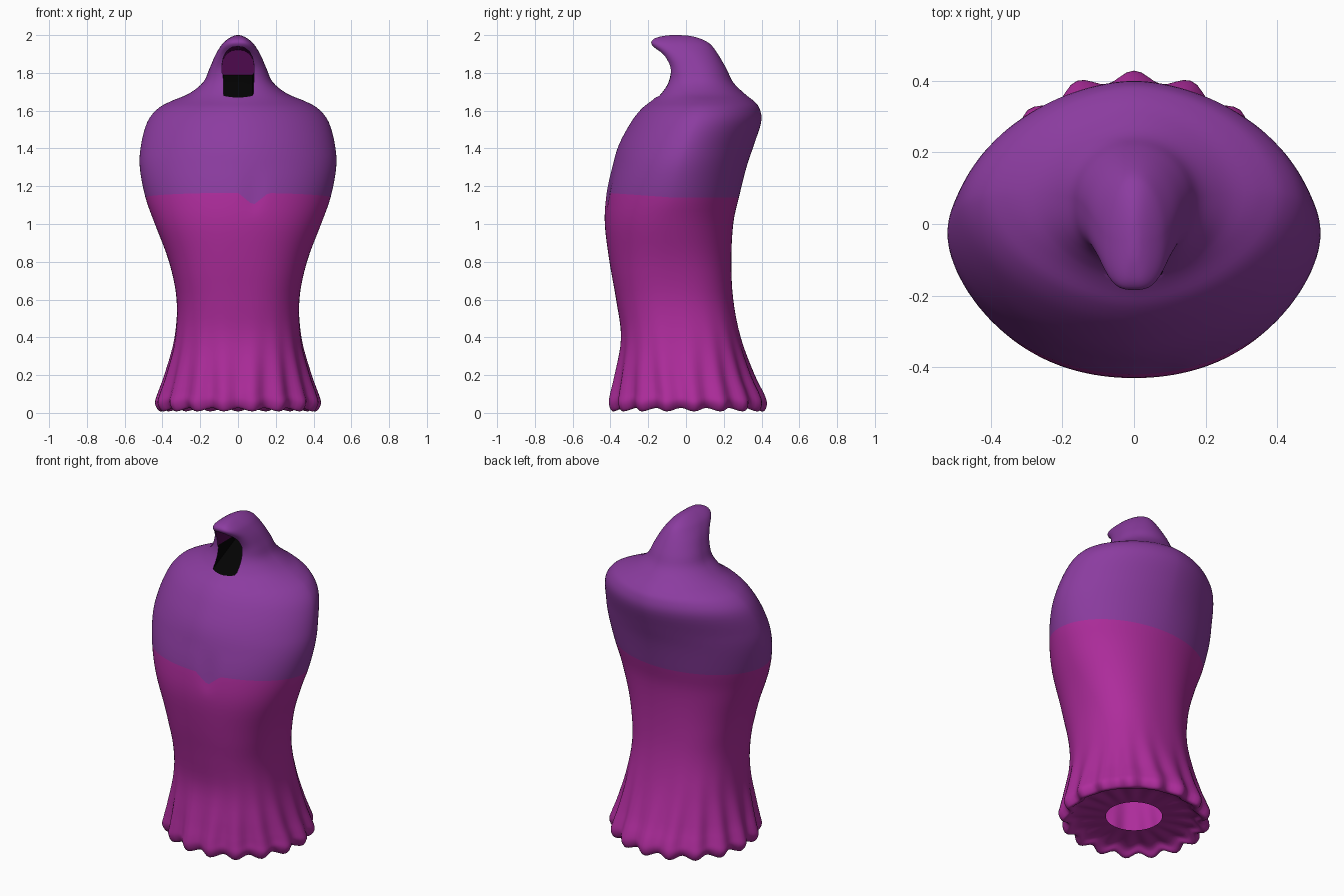
import bpy, bmesh, math

if "Cube" in bpy.data.objects:
    bpy.data.objects.remove(bpy.data.objects["Cube"])

def material(name, rgb):
    m = bpy.data.materials.new(name)
    m.diffuse_color = (*rgb, 1)
    m.use_nodes = True
    m.node_tree.nodes["Principled BSDF"].inputs["Base Color"].default_value = m.diffuse_color
    return m

MATS = [material("magenta cloth", (0.42, 0.025, 0.33)),
        material("purple cloth", (0.26, 0.045, 0.35)),
        material("black shadow", (0.001, 0.001, 0.001)),
        material("hood lining", (0.075, 0.003, 0.075))]

def new_object(name, bm):
    me = bpy.data.meshes.new(name)
    bmesh.ops.recalc_face_normals(bm, faces=bm.faces)
    bm.to_mesh(me)
    bm.free()
    for m in MATS:
        me.materials.append(m)
    ob = bpy.data.objects.new(name, me)
    bpy.context.collection.objects.link(ob)
    return ob

# Cloak sections: z, half width, front y, back y
KEYS = [(.055, .16, -.16, .16), (.045, .33, -.31, .32), (.012, .38, -.36, .37),
        (.012, .405, -.385, .4), (.05, .426, -.4, .413), (.1, .415, -.395, .4),
        (.2, .383, -.375, .355), (.4, .335, -.345, .288),
        (.6, .325, -.37, .25), (.8, .365, -.405, .24), (1, .44, -.43, .25),
        (1.14, .49, -.42, .28), (1.3, .52, -.39, .32), (1.42, .513, -.355, .36),
        (1.54, .48, -.29, .398), (1.61, .425, -.235, .39), (1.65, .355, -.185, .36),
        (1.69, .26, -.14, .31), (1.75, .185, -.1, .25), (1.82, .152, -.09, .215),
        (1.89, .122, -.125, .175), (1.94, .093, -.175, .14), (1.965, .072, -.183, .11),
        (1.985, .045, -.16, .065), (1.997, .02, -.11, .01), (2, .004, -.07, -.05)]
COLS, SUB, FLUTES = 136, 4, 17
BAND = [k[0] for k in KEYS].index(1.14) * SUB    # ring where the colour changes

def clamp(v):
    return max(0, min(1, v))

def spline(t):
    i = min(int(t), len(KEYS) - 2)
    u = t - i
    p = [KEYS[max(0, min(len(KEYS) - 1, i + d))] for d in (-1, 0, 1, 2)]
    return [.5 * (2 * b + (c - a) * u + (2 * a - 5 * b + 4 * c - d) * u * u
                  + (3 * b - a - 3 * c + d) * u ** 3) for a, b, c, d in zip(*p)]

def power(v, e):
    return math.copysign(abs(v) ** e, v)

# Loft the closed cloak
bm = bmesh.new()
rings = []
for r in range((len(KEYS) - 1) * SUB + 1):
    z, w, yf, yb = spline(r / SUB)
    mid, depth = (yf + yb) / 2, (yb - yf) / 2
    amp = .016 * math.exp(-(z / .27) ** 2) * clamp((w - .16) / .2)   # hem flutes
    # boxy waist, diamond-like shoulders, squarer hood front
    boxy = .4 * clamp((z - .1) / .3) * clamp((1.1 - z) / .4)
    body = 2 + boxy - .22 * clamp((z - 1.1) / .3) * clamp((1.75 - z) / .1)
    ring = []
    for k in range(COLS):
        a = 2 * math.pi * k / COLS
        c, s = math.cos(a), math.sin(a)
        e = 2 / (body + (clamp((z - 1.66) / .15) if s < 0 else 0))
        flute = math.cos(FLUTES * (a - math.pi / 2))
        x = w * power(c, e) + amp * flute * c
        y = mid + depth * power(s, e) + amp * flute * s
        zz = z + amp * .6 * (1 - flute) * clamp(1 - z / .3)
        # wavy colour border with a small notch in front
        near = clamp(1 - abs(r - BAND) / 4)
        notch = .065 * clamp(1 - abs(x - .08) / .08) if s < 0 else 0
        zz += near * (.025 * max(0, -s) - notch)
        ring.append(bm.verts.new((x, y, zz)))
    rings.append(ring)
for r in range(len(rings) - 1):
    for k in range(COLS):
        j = (k + 1) % COLS
        f = bm.faces.new((rings[r][k], rings[r][j], rings[r + 1][j], rings[r + 1][k]))
        f.material_index = 1 if r >= BAND else 0
bm.faces.new(rings[0][::-1])
bm.faces.new(rings[-1]).material_index = 1
cloak = new_object("hooded_cloak", bm)

# Cutter for the hood opening: arch with a sloping black floor and lower walls
half = [(.076, None), (.085, 1.8), (.085, 1.85), (.077, 1.9), (.06, 1.935), (.033, 1.957)]
arch = half + [(0, 1.963)] + [(-x, z) for x, z in half[::-1]]
bm = bmesh.new()
rows = []
for y, squash in ((-.5, 1), (.1, .75)):
    floor = 1.67 + (y + .16) * .46
    rows.append([bm.verts.new((x, y, floor if z is None else 1.8 + (z - 1.8) * squash))
                 for x, z in arch])
n = len(arch)
for k in range(n):
    j = (k + 1) % n
    f = bm.faces.new((rows[0][k], rows[0][j], rows[1][j], rows[1][k]))
    f.material_index = 2 if k in (0, n - 2, n - 1) else 3
for row in rows:
    bm.faces.new(row).material_index = 3
cutter = new_object("hood_cutter", bm)

# Cut the opening
mod = cloak.modifiers.new("hood opening", 'BOOLEAN')
mod.operation, mod.solver, mod.object = 'DIFFERENCE', 'EXACT', cutter
bpy.context.view_layer.objects.active = cloak
cloak.select_set(True)
bpy.ops.object.modifier_apply(modifier=mod.name)
bpy.data.objects.remove(cutter)

# Open the hole in the underside
bm = bmesh.new()
bm.from_mesh(cloak.data)
cap = [f for f in bm.faces if len(f.verts) > 100 and f.calc_center_median().z < .1]
bmesh.ops.delete(bm, geom=cap, context='FACES')
bm.to_mesh(cloak.data)
bm.free()
bpy.ops.object.shade_smooth_by_angle(angle=math.radians(45))
